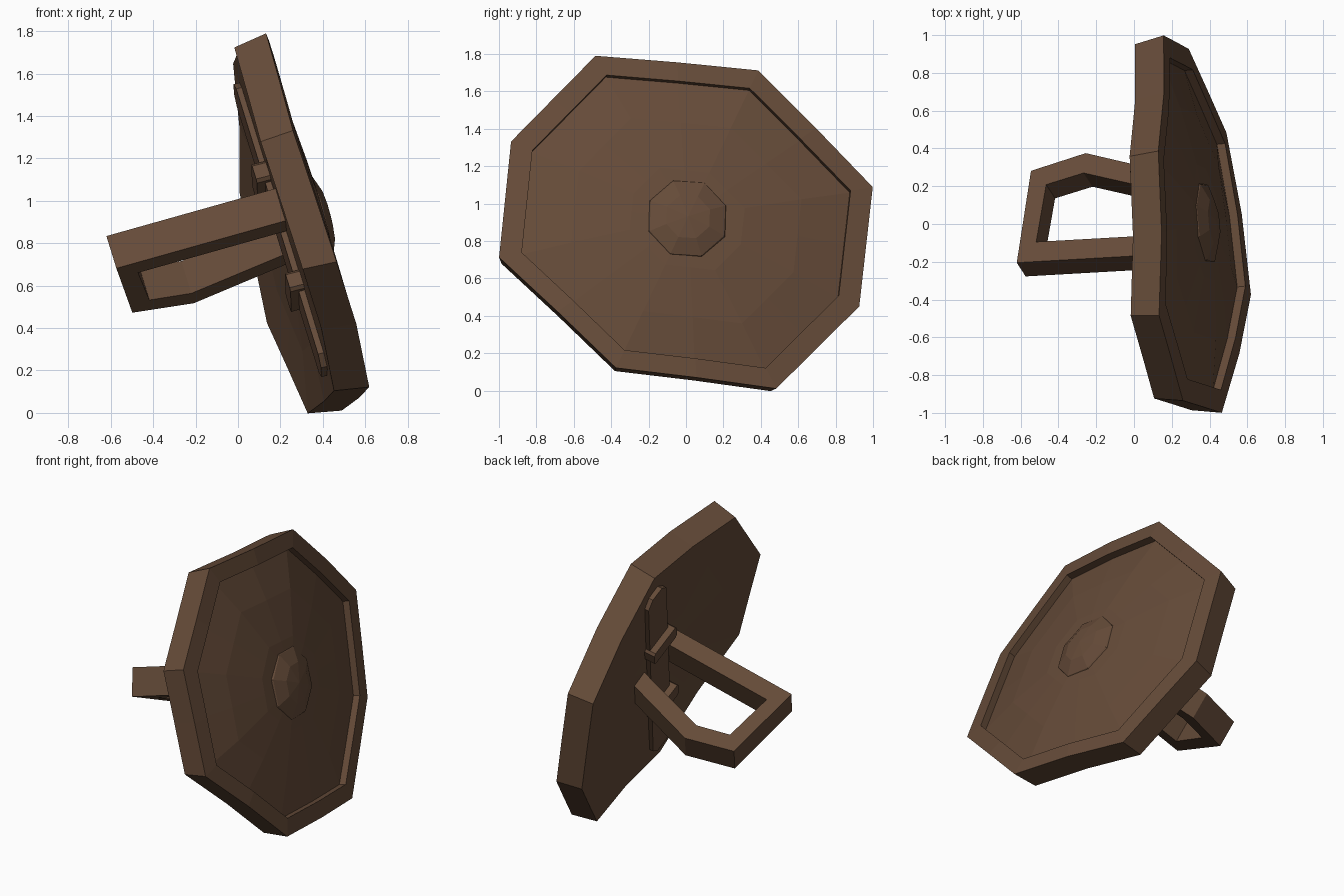
import bpy, bmesh
from mathutils import Matrix, Vector

if "Cube" in bpy.data.objects:
    bpy.data.objects.remove(bpy.data.objects["Cube"])

# Tilted shield frame: w across, u along the grip strap, n out of the front
W = Vector((0.015, 0.904, -0.428)).normalized()
U = Vector((-0.268, 0.415, 0.869))
U = (U - W * U.dot(W)).normalized()
N = W.cross(U)
FRAME = Matrix.Translation((0.316, 0.0, 0.902)) @ Matrix((W, U, N)).transposed().to_4x4()

mat = bpy.data.materials.new("brown_wood")
mat.diffuse_color = (0.13, 0.07, 0.04, 1)
mat.use_nodes = True
mat.node_tree.nodes["Principled BSDF"].inputs["Base Color"].default_value = mat.diffuse_color


def finish(name, bm):
    bmesh.ops.recalc_face_normals(bm, faces=bm.faces)
    me = bpy.data.meshes.new(name)
    bm.to_mesh(me)
    bm.free()
    me.materials.append(mat)
    ob = bpy.data.objects.new(name, me)
    ob.matrix_world = FRAME
    bpy.context.collection.objects.link(ob)
    return ob


def curve(w):
    """Depth of the cylindrically bent shield surface."""
    return 0.06 - 0.097 * w * w


# Octagon with one extra point per side so the rim follows the bend
corners = [(1.03, 0), (0.82, 0.62), (0, 0.915), (-0.82, 0.62),
           (-1.03, 0), (-0.82, -0.62), (0, -0.915), (0.82, -0.62)]
outline = []
for i, (w, u) in enumerate(corners):
    w2, u2 = corners[(i + 1) % 8]
    outline += [(w, u), ((w + w2) / 2, (u + u2) / 2)]


# Shield body: loops (scale, depth offset) from back centre round to front centre
def panel(r):
    return 0.88 * r, -0.045 + 0.065 * (1 - r * r)


loops = [(0.32, -0.165), (0.65, -0.165), (0.97, -0.165), (1, 0), (0.88, 0),
         panel(1), panel(0.7), panel(0.35)]
bm = bmesh.new()
rings = [[bm.verts.new((w * s, u * s, curve(w * s) + d)) for w, u in outline]
         for s, d in loops]
for a, b in zip(rings, rings[1:]):
    for i in range(16):
        j = (i + 1) % 16
        bm.faces.new((a[i], a[j], b[j], b[i]))
for ring, depth in ((rings[0], -0.105), (rings[-1], 0.08)):
    c = bm.verts.new((0, 0, depth))
    for i in range(16):
        bm.faces.new((ring[i], ring[(i + 1) % 16], c))
finish("shield_body", bm)

# Low domed boss in the middle of the front
bm = bmesh.new()
bmesh.ops.create_uvsphere(bm, u_segments=8, v_segments=6, radius=1)
bmesh.ops.scale(bm, vec=(0.25, 0.25, 0.095), verts=bm.verts)
bmesh.ops.translate(bm, vec=(0, 0, 0.03), verts=bm.verts)
finish("front_boss", bm)

# Grip: bent open loop, outer and inner outline in (w, n), extruded along u
outer = [(-0.215, -0.07), (-0.17, -0.94), (0.36, -0.87), (0.43, -0.57), (0.25, -0.07)]
inner = [(-0.10, -0.07), (-0.06, -0.835), (0.27, -0.785), (0.315, -0.58), (0.135, -0.07)]
bm = bmesh.new()
sections = [[bm.verts.new((w, u, n)) for (w, n), u in
             ((o, -0.068), (o, 0.107), (i, 0.107), (i, -0.068))]
            for o, i in zip(outer, inner)]
for a, b in zip(sections, sections[1:]):
    for k in range(4):
        m = (k + 1) % 4
        bm.faces.new((a[k], a[m], b[m], b[k]))
bm.faces.new(sections[0])
bm.faces.new(sections[-1])
finish("grip", bm)


# Flat plates on the back, with clipped corners
def plate(name, w, u, half_w, half_u, clip, n0, n1):
    pts = []
    for sw, su in ((1, 1), (-1, 1), (-1, -1), (1, -1)):
        pair = [(sw * half_w, su * (half_u - clip)), (sw * (half_w - clip), su * half_u)]
        pts += pair if sw * su > 0 else pair[::-1]
    bm = bmesh.new()
    face = bm.faces.new([bm.verts.new((w + a, u + b, n0)) for a, b in pts])
    ext = bmesh.ops.extrude_face_region(bm, geom=[face])
    new = [v for v in ext["geom"] if isinstance(v, bmesh.types.BMVert)]
    bmesh.ops.translate(bm, vec=(0, 0, n1 - n0), verts=new)
    finish(name, bm)


plate("back_strap", 0.02, 0, 0.10, 0.77, 0.05, -0.08, -0.135)
for label, u in (("upper", 0.26), ("lower", -0.33)):
    plate(label + "_strap_clip", 0.01, u, 0.125, 0.05, 0.015, -0.08, -0.175)
